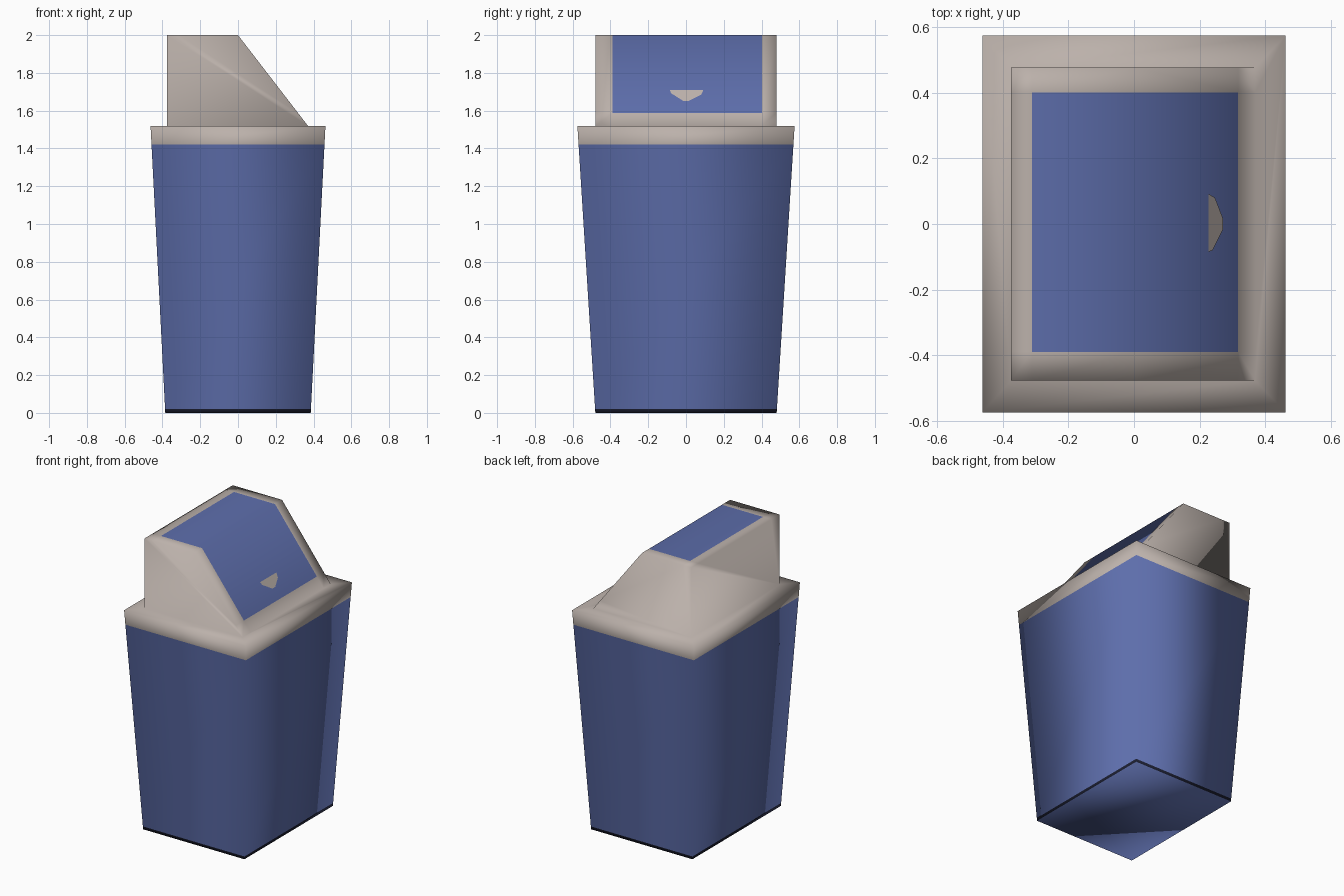
import bpy, bmesh
from mathutils import Vector

if "Cube" in bpy.data.objects:
    bpy.data.objects.remove(bpy.data.objects["Cube"])


def material(name, rgb):
    m = bpy.data.materials.new(name)
    m.diffuse_color = (*rgb, 1)
    m.use_nodes = True
    m.node_tree.nodes["Principled BSDF"].inputs["Base Color"].default_value = m.diffuse_color
    return m


BLUE = material("blue", (0.11, 0.155, 0.41))
BEIGE = material("warm_grey", (0.50, 0.44, 0.405))
NAVY = material("dark_navy", (0.011, 0.013, 0.03))

LID_Z, TOP_Z, SLOPE_X = 1.52, 2.0, 0.37


def ring(bm, x0, x1, y, z):
    return [bm.verts.new((px, py, z)) for px, py in ((x0, -y), (x1, -y), (x1, y), (x0, y))]


def cut(bm, faces, co, no):
    geom = set(faces)
    for f in faces:
        geom.update(f.edges)
        geom.update(f.verts)
    bmesh.ops.bisect_plane(bm, geom=list(geom), plane_co=co, plane_no=no, dist=1e-5)


def finish(name, bm, mats):
    mesh = bpy.data.meshes.new(name)
    bm.to_mesh(mesh)
    bm.free()
    for m in mats:
        mesh.materials.append(m)
    ob = bpy.data.objects.new(name, mesh)
    bpy.context.collection.objects.link(ob)
    return ob


# bin: tapered body, flat shoulder and wedge-shaped lid as one skin
bm = bmesh.new()
rings = [ring(bm, -0.385, 0.385, 0.48, 0),
         ring(bm, -0.463, 0.463, 0.575, LID_Z),
         ring(bm, -0.375, SLOPE_X, 0.478, LID_Z),
         ring(bm, -0.375, 0, 0.478, TOP_Z)]
bm.faces.new(rings[0][::-1])
bm.faces.new(rings[-1])
for a, b in zip(rings, rings[1:]):
    for i in range(4):
        j = (i + 1) % 4
        bm.faces.new((a[i], a[j], b[j], b[i]))
bm.normal_update()

# colour boundaries: base strip, rim and swing flap
for z in (0.02, 1.42):
    cut(bm, bm.faces[:], (0, 0, z), (0, 0, 1))


def flap_faces():
    bm.normal_update()
    return [f for f in bm.faces if f.normal.z > 0.3 and f.calc_center_median().z > LID_Z + 0.01]


for co, no in (((-0.312, 0, 0), (1, 0, 0)), ((0.318, 0, 0), (1, 0, 0)),
               ((0, -0.39, 0), (0, 1, 0)), ((0, 0.402, 0), (0, 1, 0))):
    cut(bm, flap_faces(), co, no)

flap = set(flap_faces())
for f in bm.faces:
    c = f.calc_center_median()
    f.smooth = True
    if f in flap:
        inside = -0.312 < c.x < 0.318 and -0.39 < c.y < 0.402
        f.material_index = 0 if inside else 1
    elif c.z > 1.42:
        f.material_index = 1
    elif c.z < 0.02 and abs(f.normal.z) < 0.5:
        f.material_index = 2
finish("swing_bin", bm, (BLUE, BEIGE, NAVY))

# finger mark on the sloping flap, a thin plate
bm = bmesh.new()
normal = Vector((TOP_Z - LID_Z, 0, SLOPE_X)).normalized()
outline = ((0.225, -0.085), (0.238, -0.08), (0.27, -0.015), (0.27, 0.015),
           (0.245, 0.08), (0.225, 0.092))
points = [Vector((x, y, TOP_Z - x * (TOP_Z - LID_Z) / SLOPE_X)) + normal * 0.003
          for x, y in outline]
bm.faces.new([bm.verts.new(p) for p in points])
finish("flap_finger_mark", bm, (BEIGE,))
